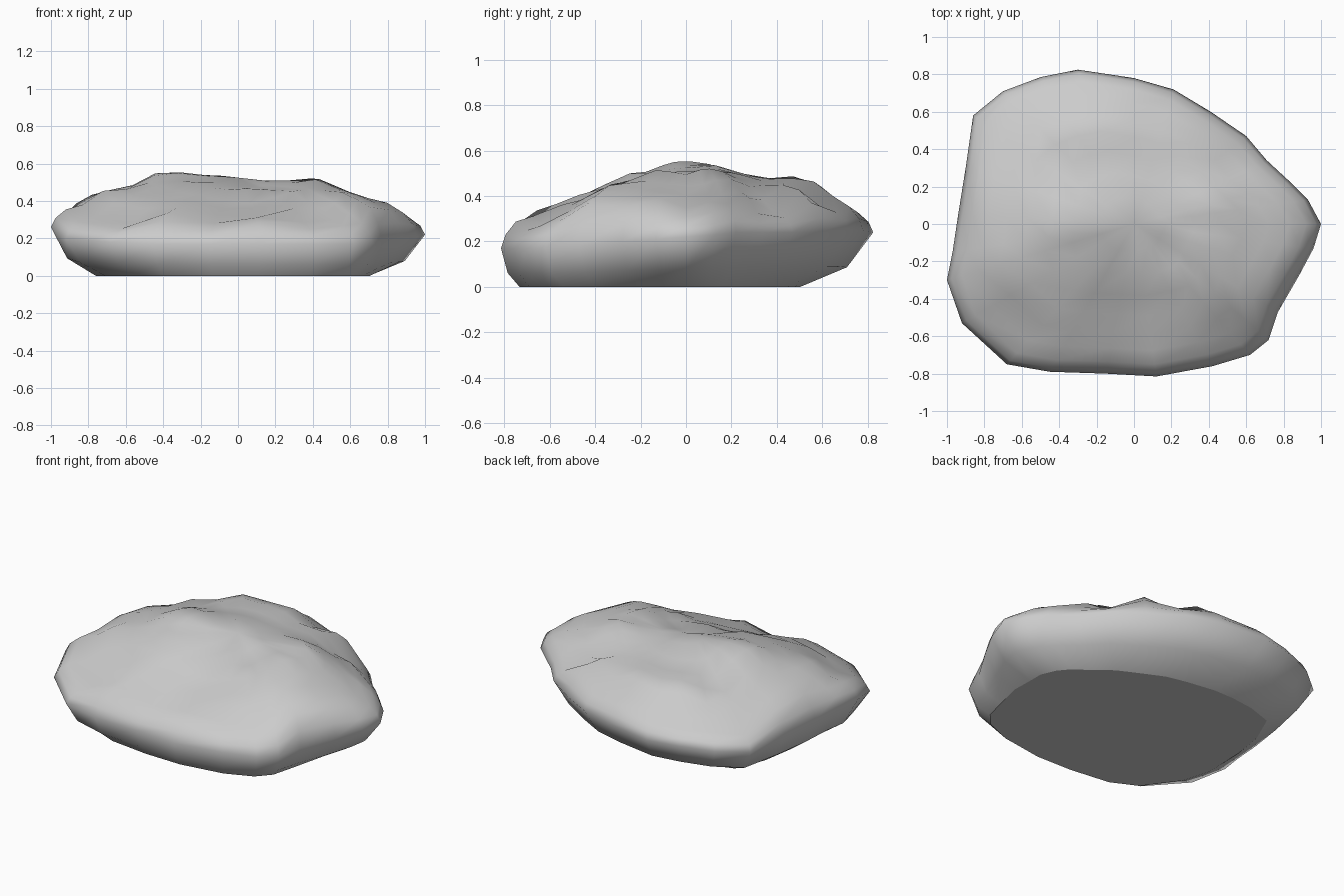
import bpy, bmesh, math

# Widest outline, anticlockwise: x, y, base shrink factor, height of widest point
RIM = [(1.0, 0, .70, .22), (.93, .13, .71, .23), (.84, .22, .72, .24), (.71, .34, .70, .24),
       (.60, .47, .67, .24), (.41, .60, .64, .24), (.21, .72, .62, .25), (0, .78, .61, .25),
       (-.3, .825, .61, .24), (-.5, .785, .64, .24), (-.7, .71, .68, .23), (-.86, .58, .74, .22),
       (-.9, .3, .80, .23), (-.94, .05, .80, .24), (-.97, -.15, .78, .26), (-1.0, -.30, .76, .26),
       (-.92, -.53, .77, .20), (-.68, -.75, .82, .18), (-.45, -.79, .88, .17), (-.15, -.80, .91, .17),
       (.12, -.815, .90, .17), (.42, -.76, .91, .17), (.62, -.70, .89, .17), (.72, -.62, .87, .17),
       (.77, -.47, .86, .18), (.88, -.28, .80, .20), (.96, -.13, .73, .21)]

# Upper surface: x, y, z of the ridges and hollows
TOP = [(-.38, 0, .56), (-.6, .05, .485), (-.1, .05, .54), (.15, .1, .51), (.4, .1, .525),
       (.42, -.12, .52), (.6, -.08, .455), (.74, -.05, .40), (.9, 0, .32), (.55, .25, .42),
       (-.3, .5, .49), (0, .48, .48), (.3, .4, .45), (-.3, .74, .34), (.15, .66, .34),
       (-.58, .45, .42), (-.74, .54, .30), (-.5, .69, .32), (-.82, .15, .39), (-.9, -.2, .37),
       (-.65, -.22, .465), (-.75, 0, .44), (-.3, -.26, .51), (.05, -.25, .47), (.35, -.3, .46),
       (.58, -.3, .46), (.7, -.32, .41), (.65, -.42, .40), (.79, -.25, .375),
       (-.3, -.44, .41), (.05, -.46, .365), (.35, -.5, .37), (-.6, -.48, .38), (-.8, -.5, .30),
       (-.6, -.67, .26), (-.2, -.6, .33), (.1, -.62, .31), (-.1, -.73, .25), (.4, -.68, .26),
       (.6, -.6, .28), (.52, .42, .31), (.67, .3, .33)]


def top_z(x, y):
    pairs = [(1 / (((x - a) ** 2 + (y - b) ** 2) + .006) ** 2, c) for a, b, c in TOP]
    return sum(w * c for w, c in pairs) / sum(w for w, _ in pairs)


def ring(kind, f=1.0, blend=1.0):
    pts = []
    for x, y, base, ez in RIM:
        if kind == 'base':
            k, z = base, 0
        elif kind == 'under':
            k, z = base + (1 - base) * .64, ez * .36
        elif kind == 'rim':
            k, z = 1, ez
        else:
            k, z = f, ez + (top_z(x * f, y * f) - ez) * blend
        pts.append(bm.verts.new((x * k, y * k, z)))
    return pts


# Loft the boulder from base to crown, easing the shoulder into the rim
bm = bmesh.new()
rings = [ring('base'), ring('under'), ring('rim')]
rings += [ring('top', f, b) for f, b in ((.975, .45), (.92, .85), (.83, 1), (.72, 1), (.6, 1),
                                         (.47, 1), (.33, 1), (.17, 1))]
n = len(RIM)
for lo, hi in zip(rings, rings[1:]):
    for i in range(n):
        j = (i + 1) % n
        bm.faces.new((lo[i], lo[j], hi[j], hi[i]))
crown = bm.verts.new((0, 0, top_z(0, 0)))
for i in range(n):
    bm.faces.new((rings[-1][i], rings[-1][(i + 1) % n], crown))
bm.faces.new(rings[0][::-1])
bmesh.ops.recalc_face_normals(bm, faces=bm.faces)

mesh = bpy.data.meshes.new("flat_boulder")
bm.to_mesh(mesh)
bm.free()
rock = bpy.data.objects.new("flat_boulder", mesh)
bpy.context.collection.objects.link(rock)
bpy.context.view_layer.objects.active = rock
rock.select_set(True)
bpy.ops.object.shade_smooth_by_angle(angle=math.radians(75))
# Flat underside
mesh.polygons[len(mesh.polygons) - 1].use_smooth = False
